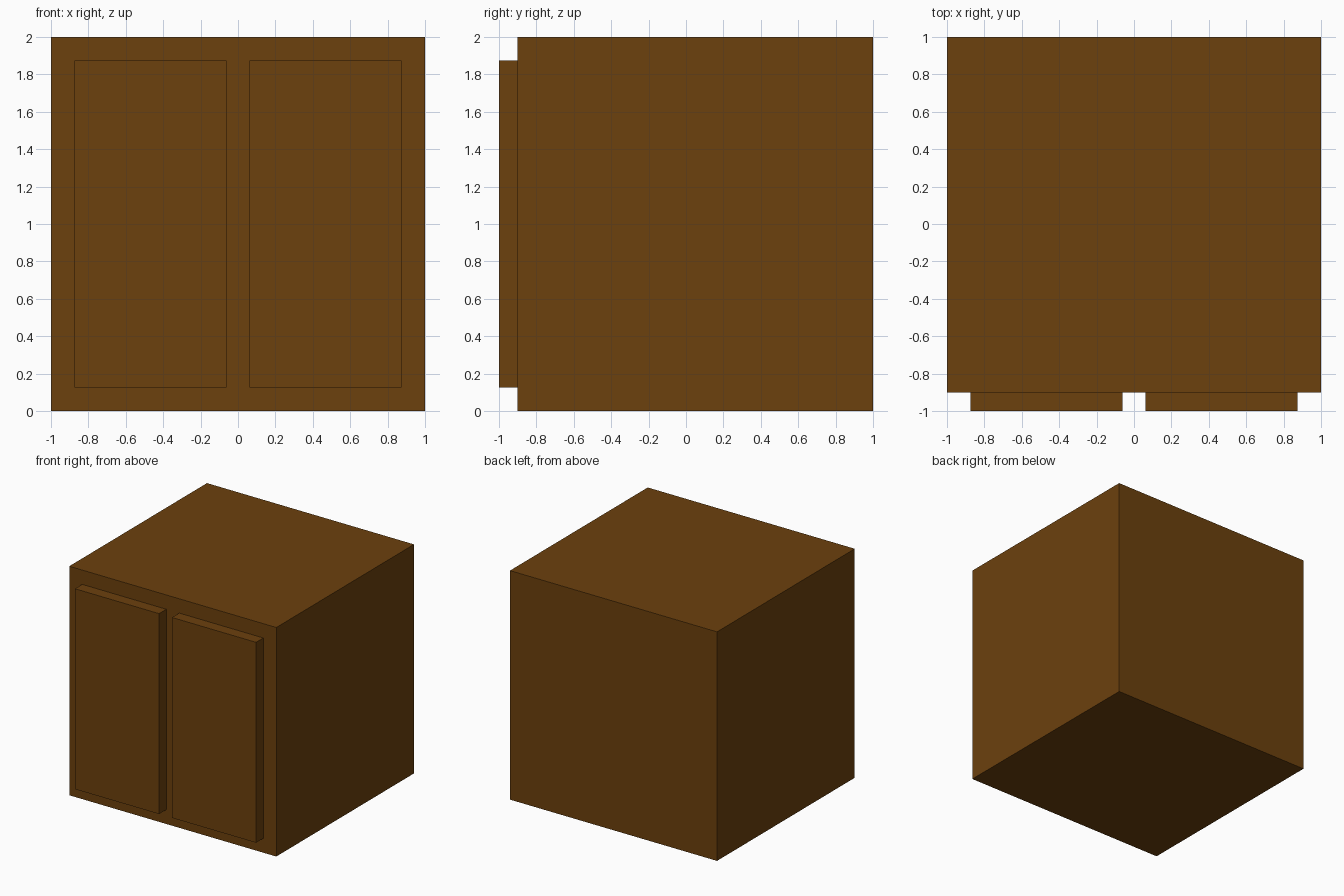
import bpy

if "Cube" in bpy.data.objects:
    bpy.data.objects.remove(bpy.data.objects["Cube"])

wood = bpy.data.materials.new("brown_wood")
wood.diffuse_color = (0.15, 0.052, 0.004, 1)
wood.use_nodes = True
wood.node_tree.nodes["Principled BSDF"].inputs["Base Color"].default_value = wood.diffuse_color


def box(name, low, high):
    center = [(a + b) / 2 for a, b in zip(low, high)]
    bpy.ops.mesh.primitive_cube_add(size=1, location=center)
    obj = bpy.context.object
    obj.name = name
    obj.scale = [b - a for a, b in zip(low, high)]
    bpy.ops.object.transform_apply(location=False, rotation=False, scale=True)
    obj.data.materials.append(wood)
    return obj


# Cabinet body
box("cabinet_body", (-1, -0.9, 0), (1, 1, 2))

# Pair of raised doors on the front
for name, x0, x1 in (("left_door", -0.875, -0.0625), ("right_door", 0.0625, 0.875)):
    box(name, (x0, -1, 0.125), (x1, -0.9, 1.875))
